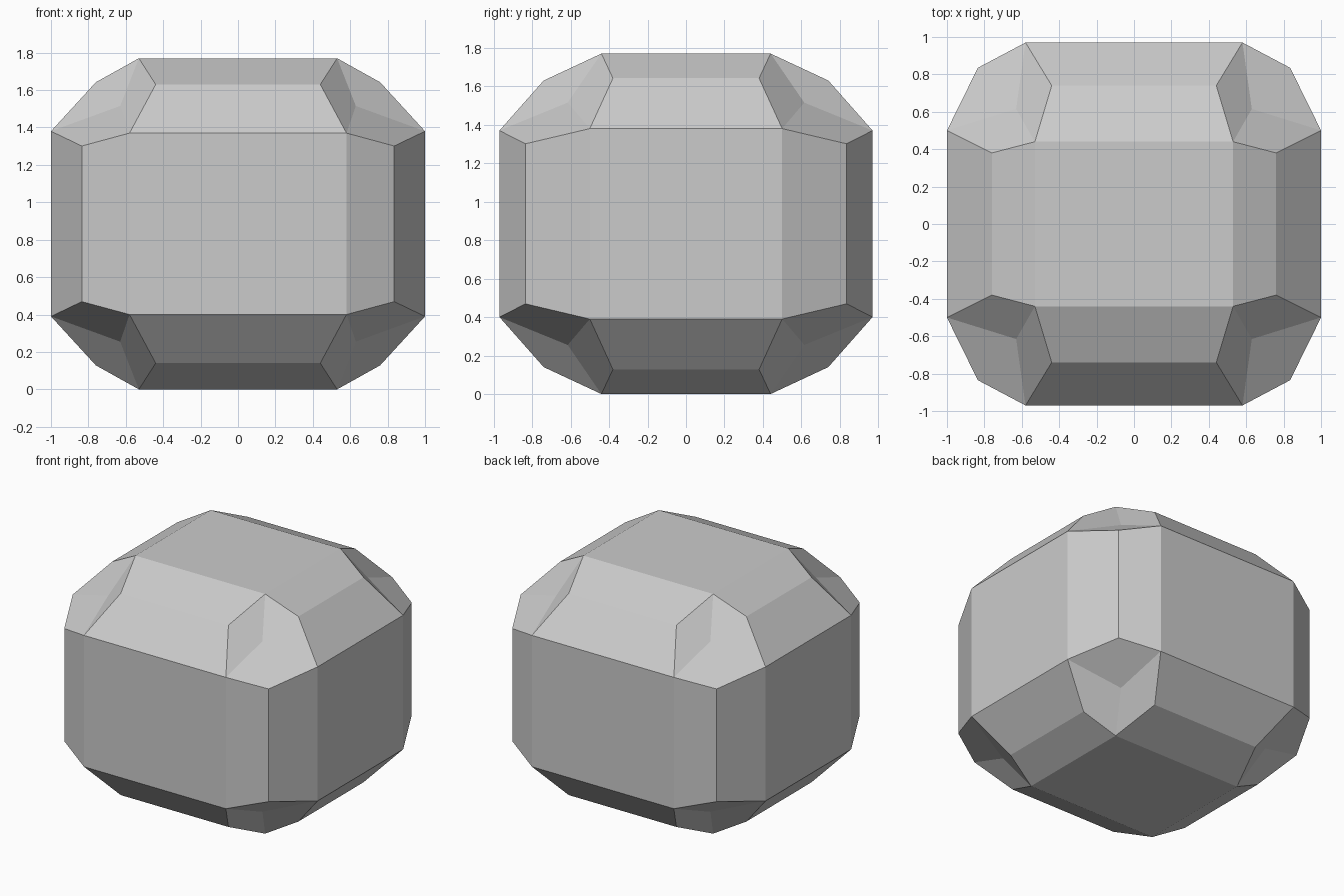
import bpy, bmesh
from mathutils import Vector

if "Cube" in bpy.data.objects:
    bpy.data.objects.remove(bpy.data.objects["Cube"])

HALF_H = 0.885

# One octant of the body, relative to its centre.
# face_pt[i]: corner of the flat face looking along axis i (x, y, z)
face_pt = [Vector((1.0, 0.50, 0.495)), Vector((0.58, 0.97, 0.485)), Vector((0.53, 0.44, HALF_H))]
# edge_pt[i]: end of the mid-line of the bevel running along axis i
edge_pt = [Vector((0.44, 0.74, 0.745)), Vector((0.76, 0.38, 0.757)), Vector((0.835, 0.835, 0.416))]
# sunken centre of the chipped corner
chip = Vector((0.63, 0.615, 0.63))


def flat(p, *axes):
    """Point moved onto the mirror plane(s) of the given axes."""
    q = p.copy()
    for a in axes:
        q[a] = 0
    return q


bm = bmesh.new()


def quad(*pts):
    f = bm.faces.new([bm.verts.new(p) for p in pts])
    f.normal_update()
    if f.normal.dot(f.calc_center_median()) < 0:
        f.normal_flip()


for i in range(3):
    j, k = (i + 1) % 3, (i + 2) % 3
    p, e = face_pt[i], edge_pt[i]
    # quarter of the flat face
    quad(p, flat(p, j), flat(p, j, k), flat(p, k))
    # two-step bevel between the neighbouring faces
    for q in (face_pt[j], face_pt[k]):
        quad(q, e, flat(e, i), flat(q, i))
    # one facet of the chipped corner
    quad(chip, face_pt[j], e, face_pt[k])

bmesh.ops.remove_doubles(bm, verts=bm.verts, dist=1e-4)
mesh = bpy.data.meshes.new("bevelled_block")
bm.to_mesh(mesh)
bm.free()

block = bpy.data.objects.new("bevelled_block", mesh)
bpy.context.collection.objects.link(block)
block.location.z = HALF_H

# Mirror the octant to all eight corners
mirror = block.modifiers.new("mirror", 'MIRROR')
mirror.use_axis = (True, True, True)
mirror.use_clip = True

# Merge the coplanar quarters back into whole faces
merge = block.modifiers.new("merge_flat_faces", 'DECIMATE')
merge.decimate_type = 'DISSOLVE'
merge.angle_limit = 0.005
